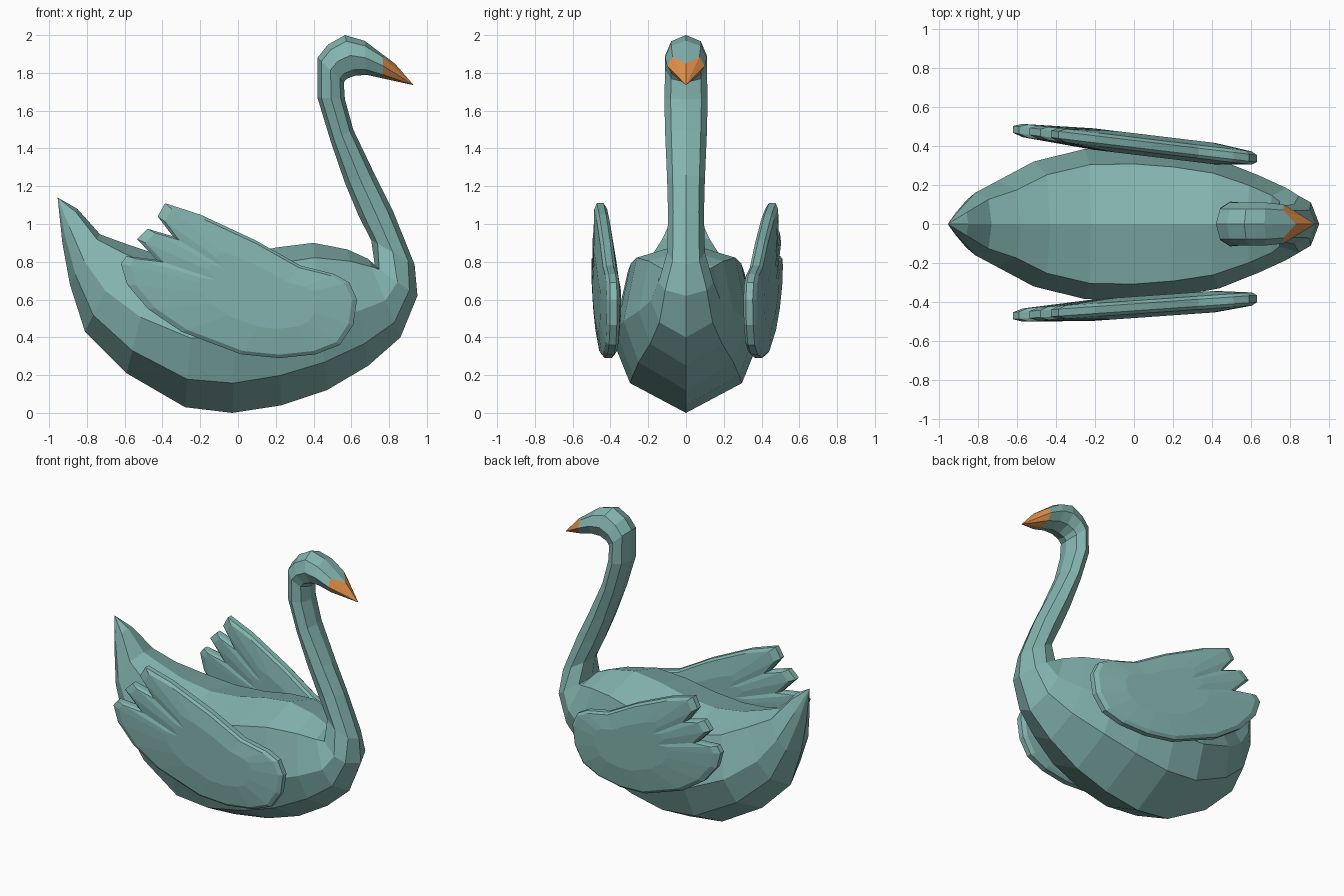
import bpy, bmesh

if "Cube" in bpy.data.objects:
    bpy.data.objects.remove(bpy.data.objects["Cube"])


def material(name, color):
    m = bpy.data.materials.new(name)
    m.diffuse_color = (*color, 1)
    m.use_nodes = True
    m.node_tree.nodes["Principled BSDF"].inputs["Base Color"].default_value = m.diffuse_color
    return m


TEAL = material("teal", (0.23, 0.46, 0.43))
ORANGE = material("orange", (0.75, 0.28, 0.07))


def finish(bm, name, mat):
    bmesh.ops.recalc_face_normals(bm, faces=bm.faces)
    mesh = bpy.data.meshes.new(name)
    bm.to_mesh(mesh)
    bm.free()
    mesh.materials.append(mat)
    obj = bpy.data.objects.new(name, mesh)
    bpy.context.collection.objects.link(obj)
    return obj


def bridge(bm, a, b):
    n = len(a)
    for i in range(n):
        bm.faces.new((a[i], a[(i + 1) % n], b[(i + 1) % n], b[i]))


def fan(bm, ring, tip):
    n = len(ring)
    for i in range(n):
        bm.faces.new((ring[i], ring[(i + 1) % n], tip))


def section(bx, bz, tx, tz, w, body):
    """Eight-sided ring between an underside point and a top point."""
    low, mid, up = (0.19, 0.47, 0.90) if body else (0.15, 0.5, 0.85)
    wl, wu = (0.76, 0.79) if body else (0.71, 0.71)
    shape = [(0, 0), (low, wl), (mid, 1), (up, wu), (1, 0),
             (up, -wu), (mid, -1), (low, -wl)]
    return [(bx + (tx - bx) * t, w * s, bz + (tz - bz) * t) for t, s in shape]


# Body sections from tail to chest: underside x z, top x z, half width
BODY = [
    (-0.93, 0.90, -0.85, 1.08, 0.075), (-0.89, 0.68, -0.73, 0.945, 0.16),
    (-0.81, 0.43, -0.58, 0.89, 0.22), (-0.59, 0.21, -0.43, 0.84, 0.32),
    (-0.28, 0.03, -0.22, 0.81, 0.385), (-0.03, 0.0, 0.0, 0.83, 0.39),
    (0.23, 0.04, 0.20, 0.875, 0.37), (0.47, 0.12, 0.40, 0.90, 0.33),
    (0.69, 0.25, 0.58, 0.865, 0.25), (0.86, 0.40, 0.69, 0.815, 0.185),
    (0.95, 0.62, 0.725, 0.775, 0.145),
]
# Neck and head sections, ending at the beak
NECK = [
    (0.935, 0.785, 0.705, 0.915, 0.10), (0.82, 1.07, 0.64, 1.04, 0.095),
    (0.725, 1.26, 0.565, 1.22, 0.10), (0.61, 1.50, 0.49, 1.44, 0.11),
    (0.566, 1.66, 0.42, 1.67, 0.115), (0.56, 1.75, 0.42, 1.88, 0.11),
    (0.577, 1.77, 0.476, 1.95, 0.11), (0.62, 1.785, 0.566, 2.0, 0.11),
    (0.68, 1.79, 0.67, 1.97, 0.11),
]
beak_ring = section(0.77, 1.77, 0.765, 1.905, 0.10, False)
beak_ring[4] = (0.83, 0, 1.85)  # forehead point notched into the beak

# Body, neck and head in one loft
rings = [section(*s, True) for s in BODY] + [section(*s, False) for s in NECK]
rings.append(beak_ring)
bm = bmesh.new()
loops = [[bm.verts.new(p) for p in r] for r in rings]
for a, b in zip(loops, loops[1:]):
    bridge(bm, a, b)
fan(bm, loops[0], bm.verts.new((-0.955, 0, 1.14)))
finish(bm, "body_neck_and_head", TEAL)

# Beak
bm = bmesh.new()
fan(bm, [bm.verts.new(p) for p in beak_ring], bm.verts.new((0.93, 0, 1.735)))
finish(bm, "beak", ORANGE)

# Wing outline (x, z) with three feather tips
WING = [
    (-0.386, 1.11), (-0.425, 1.04), (-0.345, 0.935), (-0.48, 0.975),
    (-0.535, 0.92), (-0.43, 0.81), (-0.59, 0.83), (-0.62, 0.79),
    (-0.587, 0.68), (-0.476, 0.55), (-0.30, 0.43), (0.016, 0.31),
    (0.22, 0.29), (0.41, 0.31), (0.54, 0.36), (0.61, 0.465),
    (0.63, 0.60), (0.59, 0.69), (0.51, 0.735), (0.33, 0.78),
    (0.09, 0.915), (-0.20, 1.05),
]
CX, CZ = 0.2, 0.6


def wing(name, side, front_y, splay):
    """Lens-shaped plate: rim, inset loop and bulge on both faces."""
    bm = bmesh.new()

    def vert(x, z, off):
        y = side * (front_y + (0.63 - x) * splay) + off
        return bm.verts.new((x, y, z))

    rims = []
    for face in (1, -1):
        prev = None
        for scale, thick in ((1, 0.018), (0.94, 0.034), (0.5, 0.055)):
            loop = [vert(CX + (x - CX) * scale, CZ + (z - CZ) * scale, face * thick)
                    for x, z in WING]
            if prev:
                bridge(bm, prev, loop)
            else:
                rims.append(loop)
            prev = loop
        fan(bm, prev, vert(CX, CZ, face * 0.055))
    bridge(bm, *rims)
    finish(bm, name, TEAL)


wing("left_wing", 1, 0.335, 0.12)
wing("right_wing", -1, 0.383, 0.07)
